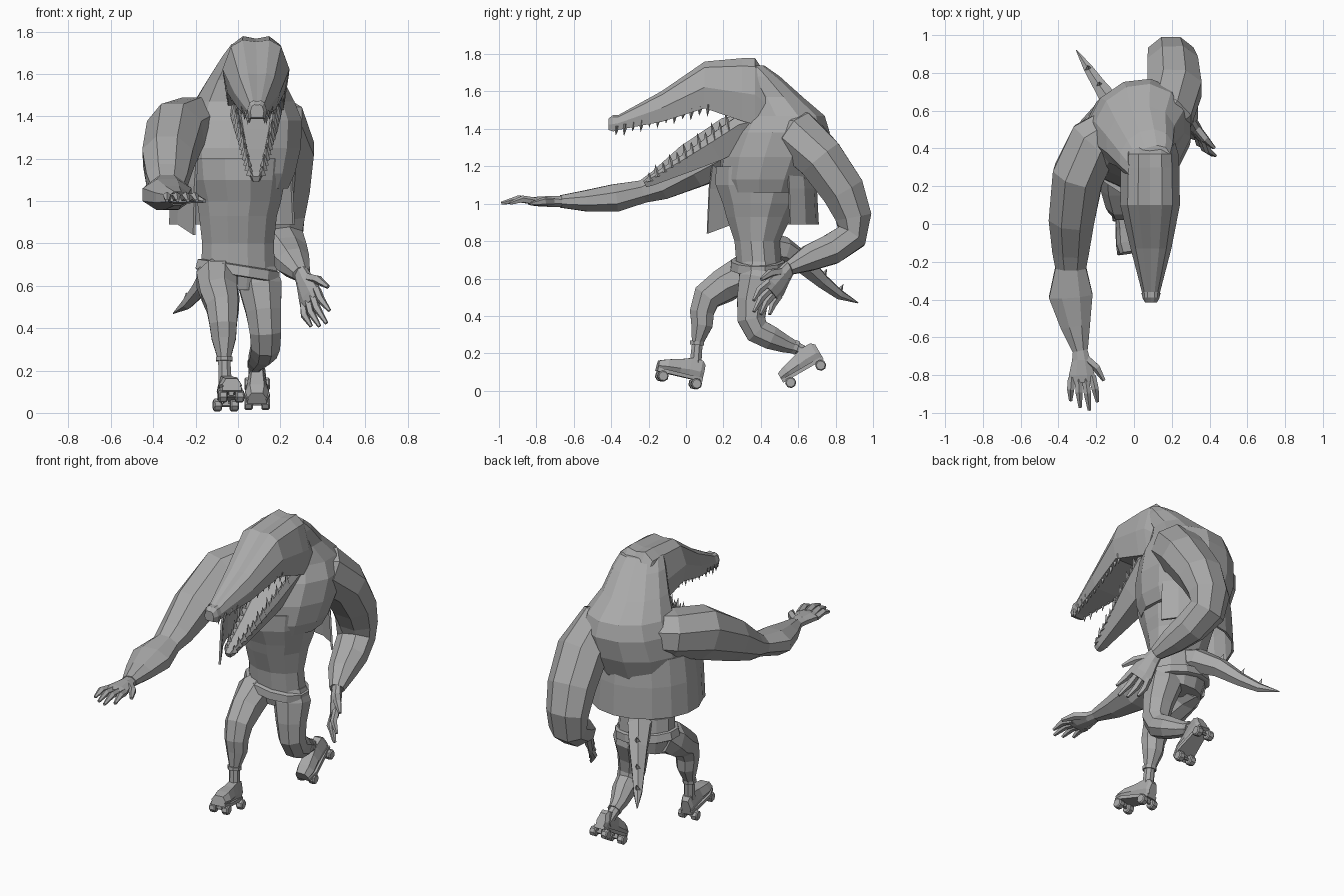
import bpy, bmesh, math
from mathutils import Vector, Matrix

if "Cube" in bpy.data.objects:
    bpy.data.objects.remove(bpy.data.objects["Cube"])

grey = bpy.data.materials.new("plain_grey")
grey.use_nodes = True
grey.diffuse_color = (0.4, 0.4, 0.4, 1)
grey.node_tree.nodes["Principled BSDF"].inputs["Base Color"].default_value = (0.4, 0.4, 0.4, 1)

X, Y, Z = Vector((1, 0, 0)), Vector((0, 1, 0)), Vector((0, 0, 1))


def finish(name, bm, matrix=None):
    bmesh.ops.recalc_face_normals(bm, faces=bm.faces)
    mesh = bpy.data.meshes.new(name)
    bm.to_mesh(mesh)
    bm.free()
    mesh.materials.append(grey)
    obj = bpy.data.objects.new(name, mesh)
    bpy.context.collection.objects.link(obj)
    if matrix:
        obj.matrix_world = matrix
    return obj


def ngon(n):
    return [(math.cos((i + .5) * math.tau / n), math.sin((i + .5) * math.tau / n)) for i in range(n)]


def add_loft(bm, stations, profile, ref=Z, normal=None):
    """Skin rings (x, y, z, half width, half height) along their path."""
    pts = [Vector(s[:3]) for s in stations]
    rings = []
    for i, s in enumerate(stations):
        n = normal or (pts[min(i + 1, len(pts) - 1)] - pts[max(i - 1, 0)]).normalized()
        up = (ref - n * ref.dot(n)).normalized()
        side = up.cross(n)
        a, b = s[3], s[-1]
        rings.append([bm.verts.new(pts[i] + side * u * a + up * v * b) for u, v in profile])
    k = len(profile)
    for r, q in zip(rings, rings[1:]):
        for j in range(k):
            bm.faces.new((r[j], r[(j + 1) % k], q[(j + 1) % k], q[j]))
    bm.faces.new(rings[0])
    bm.faces.new(rings[-1])


def loft(name, stations, profile, ref=Z, normal=None, matrix=None):
    bm = bmesh.new()
    add_loft(bm, stations, profile, ref, normal)
    return finish(name, bm, matrix)


def add_spike(bm, base, direction, radius, height):
    rot = Vector(direction).to_track_quat('Z', 'Y').to_matrix().to_4x4()
    bmesh.ops.create_cone(bm, cap_ends=True, segments=4, radius1=radius, radius2=0, depth=height,
                          matrix=Matrix.Translation(base) @ rot @ Matrix.Translation((0, 0, height / 2)))


# Waist, then the twisted chest rising into the hunched back and neck
loft("waist", [(0, .39, .58, .15, .1), (0, .39, .68, .18, .125), (0, .38, .8, .175, .125),
               (0, .39, .93, .19, .18), (.005, .4, 1.0, .205, .21), (0, .41, 1.1, .23, .26),
               (0, .42, 1.2, .24, .27)], ngon(12), Y, Z)
loft("chest", [(.01, .43, 1.06, .23, .23), (.01, .435, 1.13, .265, .26), (.015, .465, 1.25, .29, .28),
               (.03, .5, 1.38, .285, .265), (.03, .51, 1.47, .25, .225), (.035, .45, 1.57, .195, .165),
               (.065, .37, 1.68, .155, .12), (.08, .32, 1.74, .125, .08)],
     ngon(12), Vector((-.57, .82, 0)), Z)

# Head with a shallow groove between two brow ridges
head = [(-.85, -1), (-1, -.1), (-.75, .75), (-.4, 1), (0, .93), (.4, 1), (.75, .75), (1, -.1), (.85, -1)]
loft("upper_jaw", [(.08, .46, 1.52, .13, .12), (.085, .37, 1.6, .15, .178), (.085, .3, 1.61, .155, .168),
                   (.085, .1, 1.635, .158, .125), (.09, -.13, 1.52, .108, .082),
                   (.09, -.36, 1.435, .048, .04), (.09, -.39, 1.43, .046, .044),
                   (.09, -.415, 1.425, .032, .03)], head, Z, -Y)
loft("lower_jaw", [(.08, .4, 1.42, .12, .06), (.083, .3, 1.385, .125, .085), (.085, .15, 1.295, .1, .072),
                   (.085, 0, 1.215, .07, .05), (.085, -.19, 1.12, .035, .026), (.085, -.22, 1.105, .02, .018)],
     [(-1, .5), (-.85, 1), (-.6, .7), (.6, .7), (.85, 1), (1, .5), (.6, -1), (-.6, -1)])

# Teeth along both edges of each jaw
bm = bmesh.new()
for side in (-1, 1):
    for i in range(12):
        t = i / 11
        big = 1 + .3 * (i % 2)
        add_spike(bm, (.09 + side * (.036 + .085 * t), -.37 + .49 * t, 1.415 + .115 * t),
                  (0, -.1, -1), .017, .05 * big)
        add_spike(bm, (.085 + side * (.028 + .07 * t), -.19 + .42 * t, 1.12 + .27 * t),
                  (0, -.2, 1), .02, (.05 + .03 * t) * big)
finish("teeth", bm)

# Open vest, twisted with the chest: right panel hangs forward, left panel is swept to the back
bm = bmesh.new()
rows = []
for z, grow in ((1.24, -.02), (1.08, .0), (.89, .01)):
    row = []
    for i in range(11):
        a = math.radians(-5 + i * 21)
        last = i == 10
        p = Matrix.Rotation(math.radians(30), 3, 'Z') @ Vector(
            ((.31 + grow) * math.cos(a), (.27 + grow) * math.sin(a), 0))
        row.append(bm.verts.new((p.x - .02, .42 + p.y * (1.25 if last else 1),
                                 z - (.05 if last and z < .9 else 0))))
    rows.append(row)
for r, q in zip(rows, rows[1:]):
    for j in range(10):
        bm.faces.new((r[j], r[j + 1], q[j + 1], q[j]))
vest = finish("vest", bm)
vest.modifiers.new("thickness", 'SOLIDIFY').thickness = .012

# Belt, tilted down to the left
bm = bmesh.new()
add_loft(bm, [(0, 0, -.03, .195, .14), (0, 0, -.025, .207, .152), (0, 0, .02, .202, .147), (0, 0, .025, .18, .13)],
         ngon(12), Y, Z)
finish("belt", bm, Matrix.Translation((0, .385, .675)) @ Matrix.Rotation(math.radians(9), 4, 'Y'))

# Arms
loft("right_arm", [(-.08, .51, 1.36, .13, .13), (-.21, .43, 1.36, .15, .14), (-.295, .26, 1.32, .145, .16),
                   (-.33, .03, 1.2, .13, .13), (-.335, -.14, 1.1, .105, .09), (-.335, -.23, 1.065, .088, .066),
                   (-.335, -.38, 1.03, .125, .08), (-.31, -.54, 1.015, .085, .06),
                   (-.285, -.67, 1.012, .045, .036)], ngon(8))
loft("left_arm", [(.07, .5, 1.39, .11, .11), (.18, .6, 1.36, .145, .15), (.215, .72, 1.24, .135, .155),
                  (.205, .84, 1.07, .125, .145), (.195, .895, .93, .105, .13), (.2, .885, .825, .09, .115),
                  (.23, .775, .755, .088, .105), (.26, .66, .71, .075, .085), (.3, .55, .655, .04, .045)],
     ngon(8), X)


def hand(name, wrist, forward, thumbward):
    """Flat palm with four spread fingers and a thumb."""
    f = Vector(forward).normalized()
    s = Vector(thumbward)
    s = (s - f * s.dot(f)).normalized()
    n = f.cross(s)
    w = Vector(wrist)

    def at(along, across, off=0):
        return tuple(w + f * along + s * across + n * off)
    bm = bmesh.new()
    add_loft(bm, [(*at(-.02, 0), .03, .038), (*at(.05, 0), .032, .052), (*at(.13, -.005), .027, .074),
                  (*at(.17, -.005), .02, .068)], ngon(8), s)
    for i, reach in enumerate((.26, .3, .32, .28)):
        x = (i - 1.5) * .036 - .005
        add_loft(bm, [(*at(.14, x), .021), (*at((reach + .14) / 2, x * 1.2, .012), .02),
                      (*at(reach, x * 1.3, -.01), .009)], ngon(5), s)
    add_loft(bm, [(*at(.05, .03), .025), (*at(.1, .078), .023), (*at(.17, .11, -.012), .01)], ngon(5), n)
    finish(name, bm)


hand("right_hand", (-.285, -.67, 1.012), (.1, -1, 0), (1, 0, 0))
hand("left_hand", (.3, .55, .655), (.3, -.55, -.72), (.52, -.5, .5))

# Legs, with a snug cuff at each ankle
loft("right_leg", [(-.085, .4, .66, .1), (-.1, .31, .63, .105), (-.085, .2, .56, .095), (-.073, .11, .5, .082),
                   (-.07, .085, .42, .07), (-.067, .085, .35, .062), (-.065, .06, .25, .031),
                   (-.06, .05, .13, .034)], ngon(8), Y)
loft("left_leg", [(.095, .39, .68, .09), (.105, .385, .6, .11), (.12, .355, .48, .09), (.13, .35, .38, .08),
                  (.13, .38, .32, .074), (.12, .45, .285, .068), (.095, .53, .25, .05),
                  (.08, .6, .225, .033), (.08, .68, .18, .034)], ngon(8), X)
loft("right_cuff", [(-.065, .06, .265, .041), (-.065, .058, .245, .041)], ngon(8), Y)
loft("left_cuff", [(.085, .575, .236, .041), (.083, .595, .228, .041)], ngon(8), X)


def skate(name, matrix):
    """Boot on a plate with four wheels, toe towards local -y."""
    boot = [(-.8, 0), (-1, .35), (-.6, 1), (.6, 1), (1, .35), (.8, 0)]
    loft(name + "_boot", [(0, .05, 0, .03, .075), (0, .03, 0, .04, .095), (0, -.03, 0, .042, .095),
                          (0, -.08, 0, .046, .078), (0, -.15, 0, .056, .06), (0, -.2, 0, .045, .042)],
         boot, Z, -Y, matrix)
    loft(name + "_plate", [(0, .05, -.006, .035, .01), (0, -.14, -.006, .06, .01), (0, -.2, -.006, .045, .01)],
         [(-1, -1), (-1, 1), (1, 1), (1, -1)], Z, -Y, matrix)
    bm = bmesh.new()
    for y in (.02, -.165):
        add_loft(bm, [(-.06, y, -.035, .009), (.06, y, -.035, .009)], ngon(6))
        add_loft(bm, [(0, y, 0, .02), (0, y, -.035, .014)], ngon(4), Y)
        for x in (-.04, .04):
            add_loft(bm, [(x + d, y, -.035, r) for d, r in ((-.02, .024), (-.014, .03), (.014, .03), (.02, .024))],
                     ngon(8))
    finish(name + "_wheels", bm, matrix)


def placed(centre, yaw, pitch):
    return (Matrix.Translation(centre) @ Matrix.Rotation(math.radians(yaw), 4, 'Z')
            @ Matrix.Rotation(math.radians(pitch), 4, 'X') @ Matrix.Translation((0, .0725, .035)))


skate("right_skate", placed((-.045, -.04, .058), 8, -13))
skate("left_skate", placed((.09, .64, .09), 0, 30))

# Tapering tail with a few large spikes
path = [(0, .4, .77, .09), (-.04, .52, .75, .075), (-.11, .63, .68, .058), (-.18, .73, .585, .04),
        (-.24, .82, .515, .028), (-.305, .92, .47, .003)]
loft("tail", path, ngon(6))
bm = bmesh.new()
for x, y, z, r in path[2:5]:
    add_spike(bm, (x, y, z + r * .6), (-.1, .45, .8), .012 + r * .25, .03 + r * .5)
finish("tail_spikes", bm)
